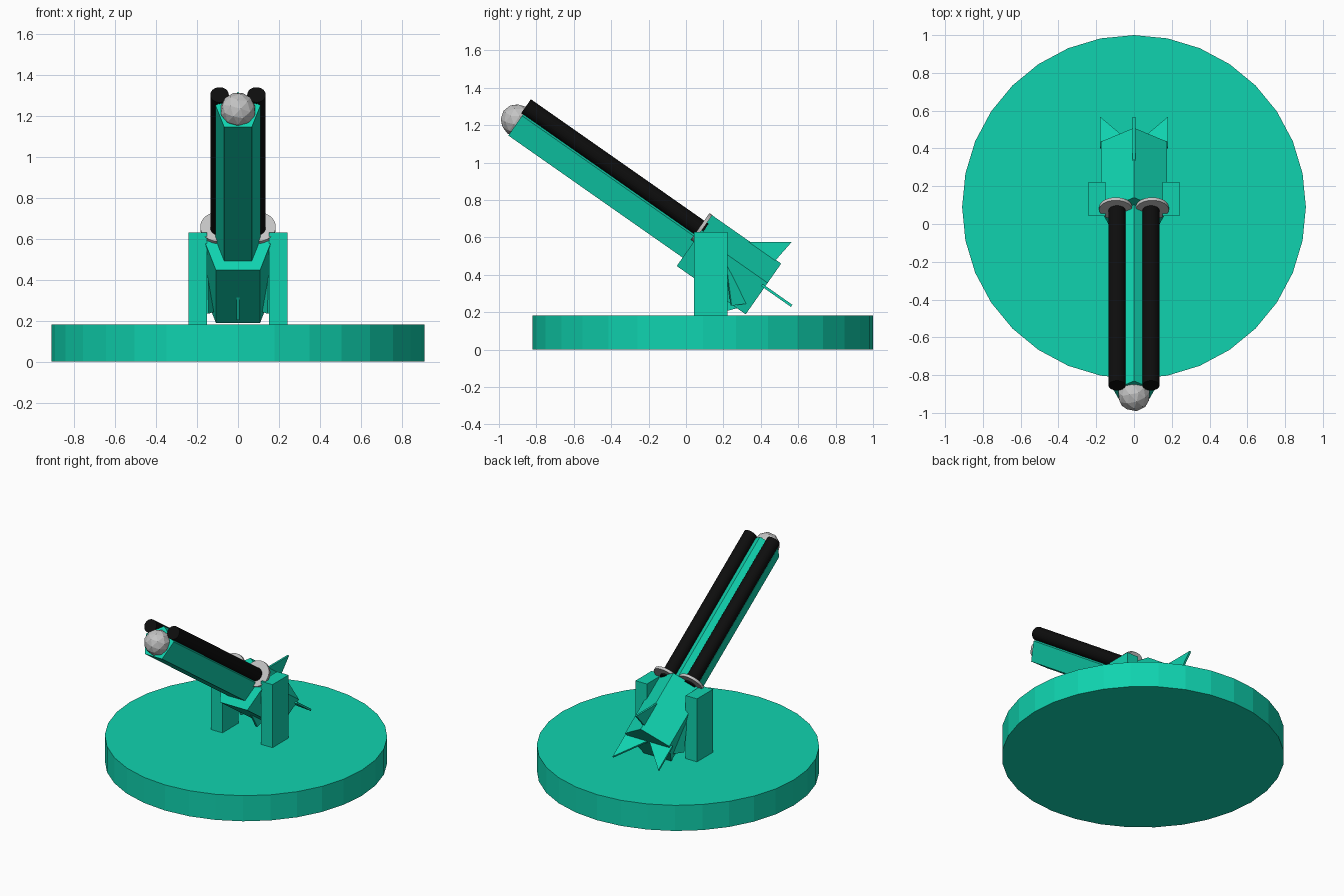
import bpy, bmesh, math
from mathutils import Matrix, Vector

if "Cube" in bpy.data.objects:
    bpy.data.objects.remove(bpy.data.objects["Cube"])


def material(name, rgb):
    m = bpy.data.materials.new(name)
    m.diffuse_color = (*rgb, 1)
    m.use_nodes = True
    m.node_tree.nodes["Principled BSDF"].inputs["Base Color"].default_value = m.diffuse_color
    return m


TEAL = material("teal", (0.005, 0.65, 0.43))
GREY = material("light_grey", (0.55, 0.55, 0.55))
BLACK = material("black", (0.004, 0.004, 0.004))

# Tilted gun frame: local z runs along the barrel, local y is the barrel's upper side
TILT = math.radians(35)
GUN = Matrix.Translation((0, 0.404, 0.31)) @ Matrix.Rotation(math.pi / 2 - TILT, 4, 'X')


def finish(name, bm, mat, matrix=Matrix()):
    bm.transform(matrix)
    bmesh.ops.recalc_face_normals(bm, faces=bm.faces)
    me = bpy.data.meshes.new(name)
    bm.to_mesh(me)
    bm.free()
    me.materials.append(mat)
    ob = bpy.data.objects.new(name, me)
    bpy.context.collection.objects.link(ob)
    return ob


def prism(name, mat, sides, r, z0, z1, x=0, y=0, frame=Matrix()):
    bm = bmesh.new()
    bmesh.ops.create_cone(bm, cap_ends=True, segments=sides, radius1=r, radius2=r, depth=z1 - z0)
    return finish(name, bm, mat, frame @ Matrix.Translation((x, y, (z0 + z1) / 2)))


def fin(name, pts, thick=0.014):
    """Thin triangular plate through three points in the gun frame."""
    p = [Vector(q) for q in pts]
    off = (p[1] - p[0]).cross(p[2] - p[0]).normalized() * thick / 2
    bm = bmesh.new()
    a = [bm.verts.new(q - off) for q in p]
    b = [bm.verts.new(q + off) for q in p]
    bm.faces.new(a)
    bm.faces.new(b)
    for i in range(3):
        j = (i + 1) % 3
        bm.faces.new((a[i], a[j], b[j], b[i]))
    return finish(name, bm, TEAL, GUN)


# Round platform
prism("platform", TEAL, 32, 0.91, 0, 0.182, y=0.09)

# Five-sided breech and barrel
prism("breech", TEAL, 5, 0.183, 0, 0.45, frame=GUN)
prism("barrel", TEAL, 5, 0.115, 0.3, 1.588, frame=GUN)

# Faceted ball in the muzzle
bm = bmesh.new()
bmesh.ops.create_icosphere(bm, subdivisions=2, radius=0.087)
finish("muzzle_ball", bm, GREY, GUN @ Matrix.Translation((0, 0, 1.598)))

# Upper and lower centre fins
fin("top_fin", [(0, 0.16, 0.235), (0, 0.31, 0.02), (0, 0.16, 0.037)])
fin("bottom_fin", [(0, -0.14, 0.235), (0, -0.2, 0.1), (0, -0.14, 0.05)])

for side, s in (("left", -1), ("right", 1)):
    # Support post
    bm = bmesh.new()
    bmesh.ops.create_cube(bm, size=1)
    finish(side + "_post", bm, TEAL, Matrix.Translation((s * 0.197, 0.132, 0.403))
           @ Matrix.Diagonal((0.09, 0.18, 0.454, 1)))
    # Tube and its end disc
    prism(side + "_tube", BLACK, 32, 0.045, 0.44, 1.6, s * 0.09, 0.09, GUN)
    prism(side + "_disc", GREY, 32, 0.087, 0.45, 0.469, s * 0.097, 0.097, GUN)
    # Rear spike and lower side fin
    fin(side + "_rear_fin", [(s * 0.18, 0.03, -0.175), (s * 0.18, 0.03, 0.02), (0, 0.03, 0.01)])
    fin(side + "_lower_fin", [(s * 0.155, 0.01, 0.24), (s * 0.15, -0.155, 0.09), (s * 0.115, -0.1, 0.03)])
